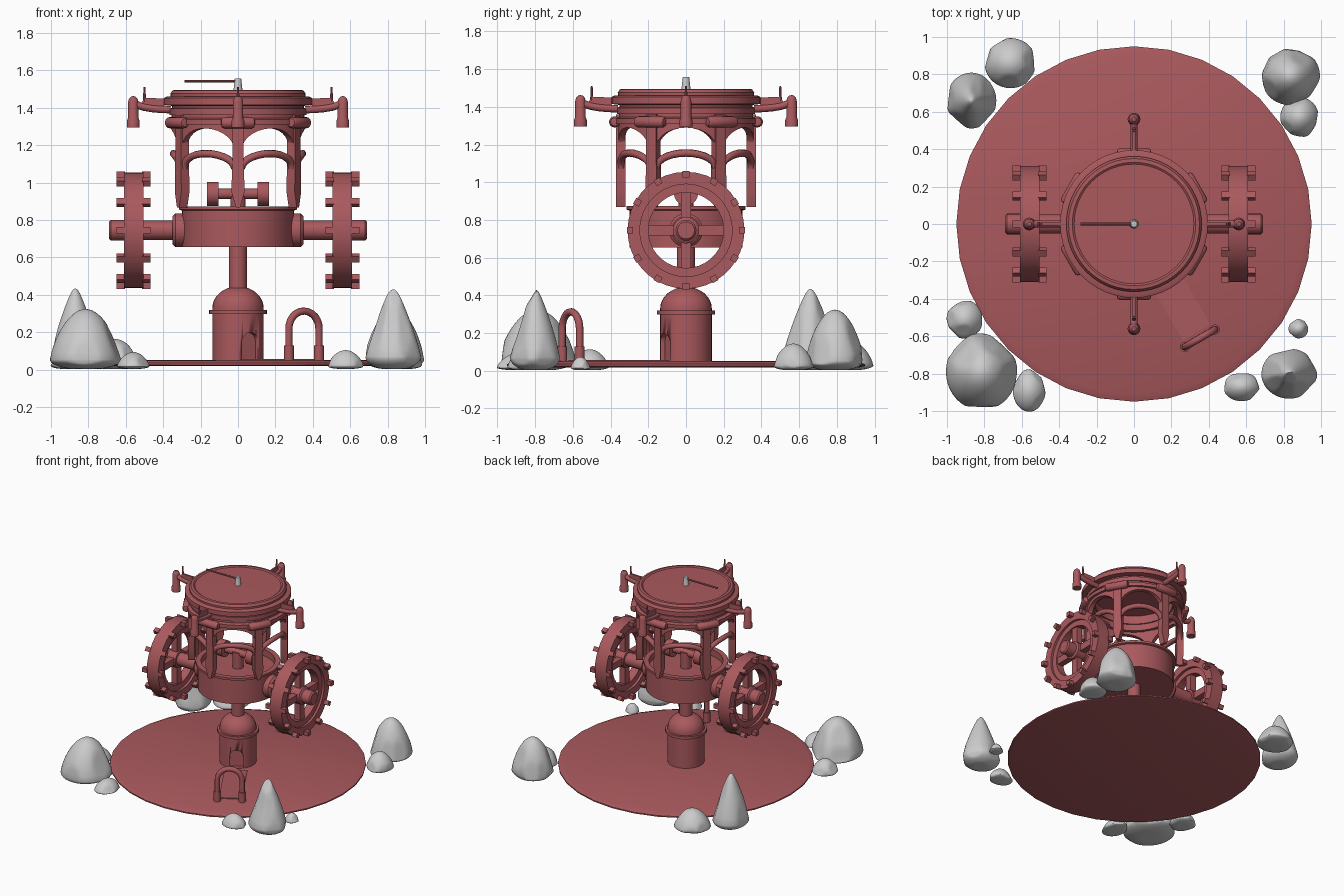
import bpy, bmesh, random
from math import sin, cos, pi, radians
from mathutils import Matrix, Vector

if "Cube" in bpy.data.objects:
    bpy.data.objects.remove(bpy.data.objects["Cube"])

random.seed(4)
RED = bpy.data.materials.new("red_clay")
RED.diffuse_color = (0.40, 0.10, 0.11, 1)
RED.use_nodes = True
RED.node_tree.nodes["Principled BSDF"].inputs["Base Color"].default_value = RED.diffuse_color
T, R = Matrix.Translation, Matrix.Rotation
I = Matrix.Identity(4)


def finish(name, bm, mat=RED, M=I, angle=35):
    bmesh.ops.remove_doubles(bm, verts=bm.verts, dist=1e-5)
    bmesh.ops.transform(bm, matrix=M, verts=bm.verts)
    bmesh.ops.recalc_face_normals(bm, faces=bm.faces)
    me = bpy.data.meshes.new(name)
    bm.to_mesh(me)
    bm.free()
    me.polygons.foreach_set("use_smooth", [True] * len(me.polygons))
    me.set_sharp_from_angle(angle=radians(angle))
    if mat:
        me.materials.append(mat)
    ob = bpy.data.objects.new(name, me)
    bpy.context.collection.objects.link(ob)
    return ob


def lathe(name, prof, segs=32, M=I, closed=False, mat=RED):
    """Spin (radius, height) points round z; closed joins last to first."""
    bm = bmesh.new()
    rings = [[bm.verts.new((r * cos(2 * pi * k / segs), r * sin(2 * pi * k / segs), z))
              for k in range(segs)] if r > 0 else [bm.verts.new((0, 0, z))] * segs for r, z in prof]
    n = len(rings)
    for i in range(n if closed else n - 1):
        a, b = rings[i], rings[(i + 1) % n]
        for k in range(segs):
            j = (k + 1) % segs
            vs = list(dict.fromkeys([a[k], a[j], b[j], b[k]]))
            if len(vs) > 2:
                bm.faces.new(vs)
    return finish(name, bm, mat, M)


def cyl(name, r, z0, z1, segs=16, M=I, r2=None, mat=RED):
    return lathe(name, [(0, z0), (r, z0), (r2 or r, z1), (0, z1)], segs, M, mat=mat)


def prism(name, pts, depth, M=I):
    """Extrude an (x, z) outline along local y, centred."""
    bm = bmesh.new()
    f = bm.faces.new([bm.verts.new((x, -depth / 2, z)) for x, z in pts])
    g = bmesh.ops.extrude_face_region(bm, geom=[f])["geom"]
    bmesh.ops.translate(bm, vec=(0, depth, 0), verts=[v for v in g if isinstance(v, bmesh.types.BMVert)])
    return finish(name, bm, RED, M)


def box(name, size, M=I):
    x, z = size[0] / 2, size[2] / 2
    return prism(name, [(-x, -z), (x, -z), (x, z), (-x, z)], size[1], M)


def tube(name, pts, r, M=I):
    cu = bpy.data.curves.new(name, "CURVE")
    cu.dimensions, cu.bevel_depth, cu.bevel_resolution, cu.use_fill_caps = "3D", r, 2, True
    sp = cu.splines.new("POLY")
    sp.points.add(len(pts) - 1)
    for p, c in zip(sp.points, pts):
        p.co = (*(M @ Vector(c)), 1)
    cu.materials.append(RED)
    ob = bpy.data.objects.new(name, cu)
    bpy.context.collection.objects.link(ob)
    bpy.ops.object.select_all(action="DESELECT")
    ob.select_set(True)
    bpy.context.view_layer.objects.active = ob
    bpy.ops.object.convert(target="MESH")
    return ob


def radial(deg, r, z=0):
    """Frame at radius r: local x tangential, local y inward."""
    return R(radians(deg), 4, "Z") @ T((r, 0, z)) @ R(pi / 2, 4, "Z")


# Ground disc, path and gateway
lathe("ground_disc", [(0, .018), (.92, .018), (.95, .025), (.95, .035), (.91, .05), (0, .053)], 32)
box("path", (.17, .50, .012), radial(-60, .42, .052))
gate = radial(-60, .705)
arc = [(.093 * cos(t * pi / 12), 0, .22 + .093 * sin(t * pi / 12)) for t in range(13)]
tube("gate_arch", [(.093, 0, .04)] + arc + [(-.093, 0, .04)], .02, gate)
for s in (-1, 1):
    cyl("gate_post", .027, .04, .13, 12, gate @ T((s * .093, 0, 0)))

# Tower with recessed doorway
tower = lathe("tower", [(0, .04), (.137, .04), (.137, .30), (0, .30)])
door = prism("door_cutter", [(-.05, .055), (.05, .055)] +
             [(.05 * cos(t * pi / 8), .15 + .05 * sin(t * pi / 8)) for t in range(9)], .08, radial(-60, .14))
door.hide_render = True
door.hide_set(True)
m = tower.modifiers.new("doorway", "BOOLEAN")
m.operation, m.object = "DIFFERENCE", door
lathe("tower_ring", [(.10, .298), (.155, .298), (.155, .32), (.10, .32)], closed=True)
lathe("tower_dome", [(.137, .31)] + [(.137 * cos(a * pi / 16), .33 + .115 * sin(a * pi / 16))
                                     for a in range(8)] + [(0, .445)])
cyl("column", .048, .42, .70, 20)

# Drum with shallow well, and spindle
lathe("drum", [(0, .655), (.30, .655), (.30, .85), (.315, .855), (.315, .873), (.275, .873),
               (.275, .82), (0, .82)], 40)
cyl("spindle_post", .04, .80, .95, 16)
SP = T((0, 0, .94)) @ R(pi / 2, 4, "Y")
cyl("spindle_axle", .028, -.12, .12, 16, SP)
for s in (-1, 1):
    cyl("spindle_disc", .064, s * .105, s * .165, 20, SP)

# Side wheels: local z runs outwards along the axle
for s in (-1, 1):
    W = T((0, 0, .745)) @ R(s * pi / 2, 4, "Y")
    lathe("axle", [(0, .25), (.09, .25), (.09, .335), (.075, .35), (.052, .35), (.052, .52), (.07, .52),
                   (.07, .60), (.055, .61), (.055, .68), (.045, .69), (0, .69)], 24, W)
    lathe("wheel_rim", [(.245, .505), (.31, .505), (.31, .61), (.245, .61)], 36, W, True)
    lathe("wheel_inner_ring", [(.20, .525), (.25, .525), (.25, .592), (.20, .592)], 36, W, True)
    for k in range(4):
        box("wheel_spoke", (.18, .055, .05), W @ R(k * pi / 2, 4, "Z") @ T((.13, 0, .557)))
    for k in range(12):
        D = W @ R(k * pi / 6, 4, "Z")
        box("wheel_tread", (.022, .026, .17), D @ T((.293, 0, .558)))
        for e in (.49, .626):
            box("tread_end", (.034, .036, .045), D @ T((.297, 0, e)))

# Pillared gallery
for k in range(6):
    a = 30 + 60 * k
    prism("pillar", [(-.03, 1.36), (-.03, 1.15), (-.035, .95), (-.012, .868), (.012, .868), (.035, .95),
                     (.03, 1.15), (.03, 1.36)], .05, radial(a, .345))
    cap = radial(a, .378, 1.32) @ R(pi / 2, 4, "Y")
    lathe("pillar_bracket", [(0, -.092), (.022, -.088), (.03, -.075), (.03, .075), (.022, .088), (0, .092)], 14, cap)
    ang = [(radians(a + 30 + 27 * cos(pi * t / 14)), sin(pi * t / 14)) for t in range(15)]
    tube("lower_arch", [(.345 * cos(q), .345 * sin(q), 1.075 + .08 * h) for q, h in ang], .02)
    # spandrel panel between the upper arch and the ring
    bm = bmesh.new()
    rows = [[bm.verts.new((r * cos(q), r * sin(q), z)) for r, z in
             ((.36, 1.17 + .12 * h), (.36, 1.34), (.325, 1.34), (.325, 1.17 + .12 * h))] for q, h in ang]
    for p, n in zip(rows, rows[1:]):
        for i in range(4):
            j = (i + 1) % 4
            bm.faces.new([p[i], p[j], n[j], n[i]])
    bm.faces.new(rows[0])
    bm.faces.new(rows[-1])
    finish("upper_arch", bm)
lathe("gallery_ring", [(.30, 1.31), (.38, 1.31), (.38, 1.338), (.355, 1.345), (.355, 1.38), (.30, 1.38)],
      48, closed=True)

# Roof
lathe("roof_rim", [(.29, 1.362), (.365, 1.362), (.365, 1.395), (.352, 1.40), (.352, 1.41), (.395, 1.415),
                   (.395, 1.452), (.38, 1.46), (.29, 1.46)], 48, closed=True)
lathe("roof_lid", [(0, 1.43), (.36, 1.43), (.362, 1.475), (.35, 1.493), (.33, 1.495), (.32, 1.488), (0, 1.495)], 48)

# Lamps on curved arms
for k in range(4):
    A = R(k * pi / 2, 4, "Z")
    tube("lamp_arm", [(.36 + .20 * sin(t * pi / 12), 0, 1.435 - .045 * cos(t * pi / 12))
                      for t in range(7)], .02, A)
    L = A @ T((.56, 0, 0))
    lathe("lamp", [(0, 1.295), (.034, 1.295), (.034, 1.33), (.028, 1.345), (.028, 1.43), (.022, 1.45),
                   (.012, 1.46), (0, 1.462)], 16, L)
    prism("arm_fin", [(.395, 1.40), (.52, 1.42), (.50, 1.452), (.395, 1.45)], .014, A)
    cyl("arm_pin", .009, 1.43, 1.51, 8, A @ T((.5, 0, 0)), .005)

# Weathervane
cyl("vane_post", .025, 1.485, 1.557, 12, r2=.017, mat=None)
cyl("vane_pointer", .007, 0, .285, 8, T((0, 0, 1.542)) @ R(-pi / 2, 4, "Y"))

# Boulders: x, y, radius x, radius y, height
ROCKS = [(-.87, .66, .13, .145, .43), (-.66, .86, .135, .13, .16), (.835, .79, .155, .15, .32),
         (.885, .57, .10, .105, .14), (-.905, -.51, .095, .10, .11), (-.815, -.79, .185, .20, .32),
         (-.56, -.89, .085, .11, .09), (.575, -.87, .095, .075, .10), (.83, -.80, .145, .13, .43),
         (.88, -.56, .052, .05, .07)]
for x, y, rx, ry, h in ROCKS:
    bm = bmesh.new()
    bmesh.ops.create_icosphere(bm, subdivisions=4, radius=1)
    cuts = [Vector((random.uniform(-1, 1), random.uniform(-1, 1), random.uniform(-.2, .5))).normalized()
            for _ in range(9)]
    taper = .55 if h > .4 else .22
    for v in bm.verts:
        for n in cuts:                       # shave soft facets
            over = v.co.dot(n) - .9
            if over > 0:
                v.co -= n * over * .9
        c = v.co
        t = 1 - taper * max(c.z, 0)
        z = (c.z + .18) / 1.18 if c.z > 0 else (.18 + max(c.z, -.9) * .2) / 1.18
        v.co = (c.x * t * rx * 1.03, c.y * t * ry * 1.03, max(z, 0) * h)
    finish("boulder", bm, None, T((x, y, .004)), 50)
